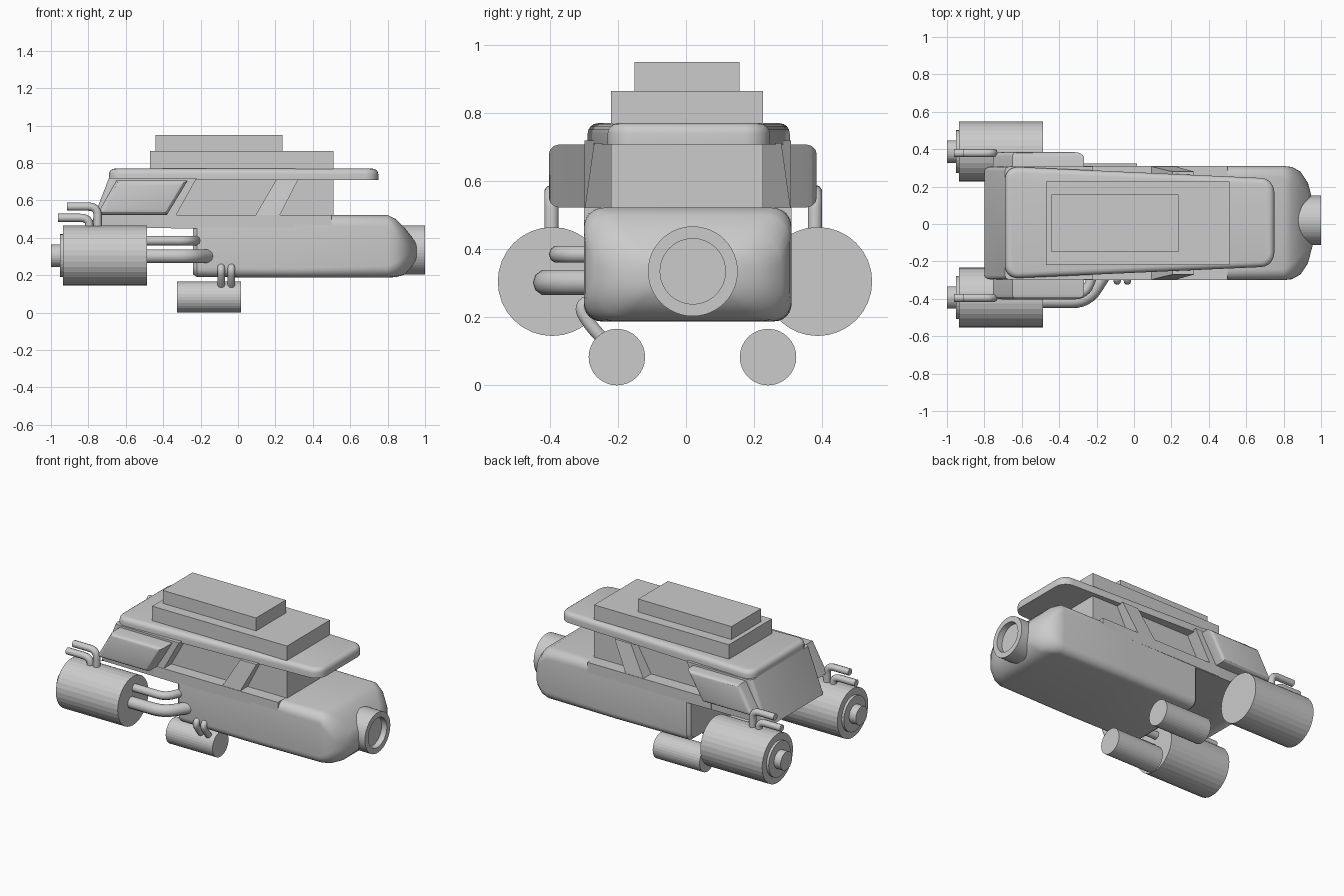
import bpy, bmesh, math
from mathutils import Vector

if "Cube" in bpy.data.objects:
    bpy.data.objects.remove(bpy.data.objects["Cube"])

grey = bpy.data.materials.new("plain grey")
grey.diffuse_color = (0.6, 0.6, 0.6, 1)
grey.use_nodes = True
grey.node_tree.nodes["Principled BSDF"].inputs["Base Color"].default_value = grey.diffuse_color
CY = 0.005


def finish(name, bm, smooth=None):
    bmesh.ops.recalc_face_normals(bm, faces=bm.faces)
    me = bpy.data.meshes.new(name)
    bm.to_mesh(me)
    bm.free()
    ob = bpy.data.objects.new(name, me)
    bpy.context.collection.objects.link(ob)
    me.materials.append(grey)
    if smooth:
        bpy.ops.object.select_all(action='DESELECT')
        ob.select_set(True)
        bpy.context.view_layer.objects.active = ob
        bpy.ops.object.shade_smooth_by_angle(angle=math.radians(smooth))
    return ob


def bevel(bm, test, width, seg=3):
    edges = [e for e in bm.edges if test(*[v.co for v in e.verts])]
    bmesh.ops.bevel(bm, geom=edges, offset=width, segments=seg, profile=0.5, affect='EDGES')


def prism(pts, y0, y1):
    """Extrude a side (x, z) outline across y."""
    bm = bmesh.new()
    a = [bm.verts.new((x, y0, z)) for x, z in pts]
    b = [bm.verts.new((x, y1, z)) for x, z in pts]
    bm.faces.new(a)
    bm.faces.new(b)
    for i in range(len(pts)):
        j = (i + 1) % len(pts)
        bm.faces.new((a[i], a[j], b[j], b[i]))
    bmesh.ops.recalc_face_normals(bm, faces=bm.faces)
    return bm


def box(name, x0, x1, y0, y1, z0, z1):
    return finish(name, prism([(x0, z0), (x1, z0), (x1, z1), (x0, z1)], y0, y1))


def loft(bm, rings, cap=True):
    loops = [[bm.verts.new(p) for p in r] for r in rings]
    n = len(loops[0])
    for a, b in zip(loops, loops[1:]):
        for i in range(n):
            j = (i + 1) % n
            bm.faces.new((a[i], a[j], b[j], b[i]))
    if cap:
        bm.faces.new(loops[0])
        bm.faces.new(loops[-1])
    return bm


def lathe(name, y, z, profile, n=32):
    """Turn an (x, radius) profile round an axis along x."""
    rings = [[(x, y + r * math.cos(2 * math.pi * i / n), z + r * math.sin(2 * math.pi * i / n))
              for i in range(n)] for x, r in profile]
    return finish(name, loft(bmesh.new(), rings))


def section(x, hw, z0, z1, r):
    """Rounded rectangle across the body at x."""
    r = min(r, (z1 - z0) * 0.45, hw * 0.45)
    pts = []
    for k, (sy, sz) in enumerate([(1, 1), (-1, 1), (-1, -1), (1, -1)]):
        cy = CY + sy * (hw - r)
        cz = z1 - r if sz > 0 else z0 + r
        for i in range(7):
            a = math.pi / 2 * (k + i / 6)
            pts.append((x, cy + r * math.cos(a), cz + r * math.sin(a)))
    return pts


def pipe(name, pts, r, bend=0.05):
    """Tube through points with rounded corners."""
    p = [Vector(q) for q in pts]
    path = [p[0]]
    for a, b, c in zip(p, p[1:], p[2:]):
        s = b + (a - b).normalized() * min(bend, (a - b).length * 0.5)
        e = b + (c - b).normalized() * min(bend, (c - b).length * 0.5)
        for i in range(7):
            t = i / 6
            path.append(s * (1 - t) ** 2 + b * 2 * t * (1 - t) + e * t * t)
    path.append(p[-1])
    cu = bpy.data.curves.new(name, 'CURVE')
    cu.dimensions = '3D'
    cu.bevel_depth = r
    cu.bevel_resolution = 3
    cu.use_fill_caps = True
    sp = cu.splines.new('POLY')
    sp.points.add(len(path) - 1)
    for q, v in zip(sp.points, path):
        q.co = (*v, 1)
    cu.materials.append(grey)
    ob = bpy.data.objects.new(name, cu)
    bpy.context.collection.objects.link(ob)


# Lower hull with rounded nose
hull = [(-0.24, 0.285, 0.205, 0.50, 0.05), (-0.22, 0.302, 0.19, 0.515, 0.05),
        (0.30, 0.305, 0.188, 0.522, 0.05), (0.80, 0.305, 0.188, 0.522, 0.06),
        (0.845, 0.30, 0.19, 0.50, 0.08), (0.89, 0.275, 0.203, 0.455, 0.10),
        (0.93, 0.215, 0.245, 0.405, 0.10), (0.955, 0.12, 0.29, 0.365, 0.10)]
finish("lower_hull", loft(bmesh.new(), [section(*s) for s in hull]), 40)

# Side belt under the windows, and the solid rear cabin with sloping tail
bm = prism([(-0.40, 0.455), (0.50, 0.455), (0.50, 0.523), (-0.40, 0.523)], CY - 0.305, CY + 0.305)
finish("window_belt", bm)
bm = prism([(-0.80, 0.435), (-0.76, 0.455), (-0.22, 0.45), (-0.22, 0.523), (-0.33, 0.523),
            (-0.22, 0.72), (-0.69, 0.72)], CY - 0.303, CY + 0.303)
bevel(bm, lambda a, b: abs(a.y - b.y) < 1e-5 and min(a.x, b.x) < -0.68 and max(a.x, b.x) < -0.68, 0.025)
finish("rear_cabin", bm, 35)

# Roof slab, narrower toward the front
bm = bmesh.new()
outline = [(-0.69, -0.30), (0.75, -0.235), (0.75, 0.235), (-0.69, 0.30)]
loft(bm, [[(x, y + CY + 0.003, z) for x, y in outline] for z in (0.708, 0.77)])
bmesh.ops.recalc_face_normals(bm, faces=bm.faces)
bevel(bm, lambda a, b: abs(a.z - b.z) > 0.05, 0.07, 5)
bevel(bm, lambda a, b: min(a.z, b.z) > 0.765, 0.03, 4)
finish("roof", bm, 40)

# Roof boxes; the large one also fills the cabin
box("cabin_core", -0.47, 0.51, -0.22, 0.226, 0.50, 0.865)
box("roof_box", -0.44, 0.237, -0.151, 0.157, 0.86, 0.95)

for side, s in (("right", -1), ("left", 1)):
    # Slanted pillar between the windows
    bm = prism([(0.09, 0.515), (0.22, 0.515), (0.322, 0.712), (0.205, 0.712)],
               CY + s * 0.20, CY + s * 0.303)
    for v in bm.verts:
        if v.co.z > 0.6 and abs(v.co.y) > 0.25:
            v.co.y -= s * 0.028
    finish(side + "_pillar", bm)

    # Bulging rear side pod
    out = -0.403 if s < 0 else 0.384
    bm = prism([(-0.755, 0.523), (-0.38, 0.523), (-0.268, 0.707), (-0.65, 0.707)], s * 0.28, out)
    bevel(bm, lambda a, b: abs(a.y - out) < 1e-4 and abs(b.y - out) < 1e-4, 0.028, 3)
    finish(side + "_side_pod", bm, 25)

    # Rear engine with stepped nozzle
    ey = -0.393 if s < 0 else 0.387
    lathe(side + "_engine", ey, 0.305,
          [(-0.487, 0.16), (-0.936, 0.16), (-0.936, 0.115), (-0.952, 0.115),
           (-0.952, 0.06), (-1.0, 0.06)])

    # Two bent exhaust pipes on the engine
    py = -0.395 if s < 0 else 0.379
    pipe(side + "_exhaust_tall", [(-0.75, py, 0.44), (-0.75, py, 0.567), (-0.915, py, 0.567)], 0.022)
    pipe(side + "_exhaust_short", [(-0.795, py, 0.43), (-0.795, py, 0.507), (-0.962, py, 0.507)], 0.022)

    # Small tank under the hull
    lathe(side + "_tank", -0.203 if s < 0 else 0.241, 0.083, [(-0.325, 0.083), (0.015, 0.083)])

# Nose ring with recessed centre
lathe("nose_ring", 0.02, 0.335,
      [(0.86, 0.132), (1.0, 0.132), (1.0, 0.096), (0.962, 0.096)], 48)

# Feed pipes on the right side only
pipe("upper_feed_pipe", [(-0.50, -0.377, 0.385), (-0.26, -0.377, 0.385), (-0.215, -0.26, 0.385)], 0.026, 0.06)
pipe("lower_feed_pipe", [(-0.50, -0.412, 0.302), (-0.25, -0.412, 0.302), (-0.16, -0.27, 0.302)], 0.038, 0.08)
for i, x in enumerate((-0.09, -0.035)):
    pipe(f"tank_hose_{i + 1}", [(x, -0.26, 0.255), (x, -0.315, 0.235), (x, -0.285, 0.18), (x, -0.22, 0.11)],
         0.02, 0.04)
